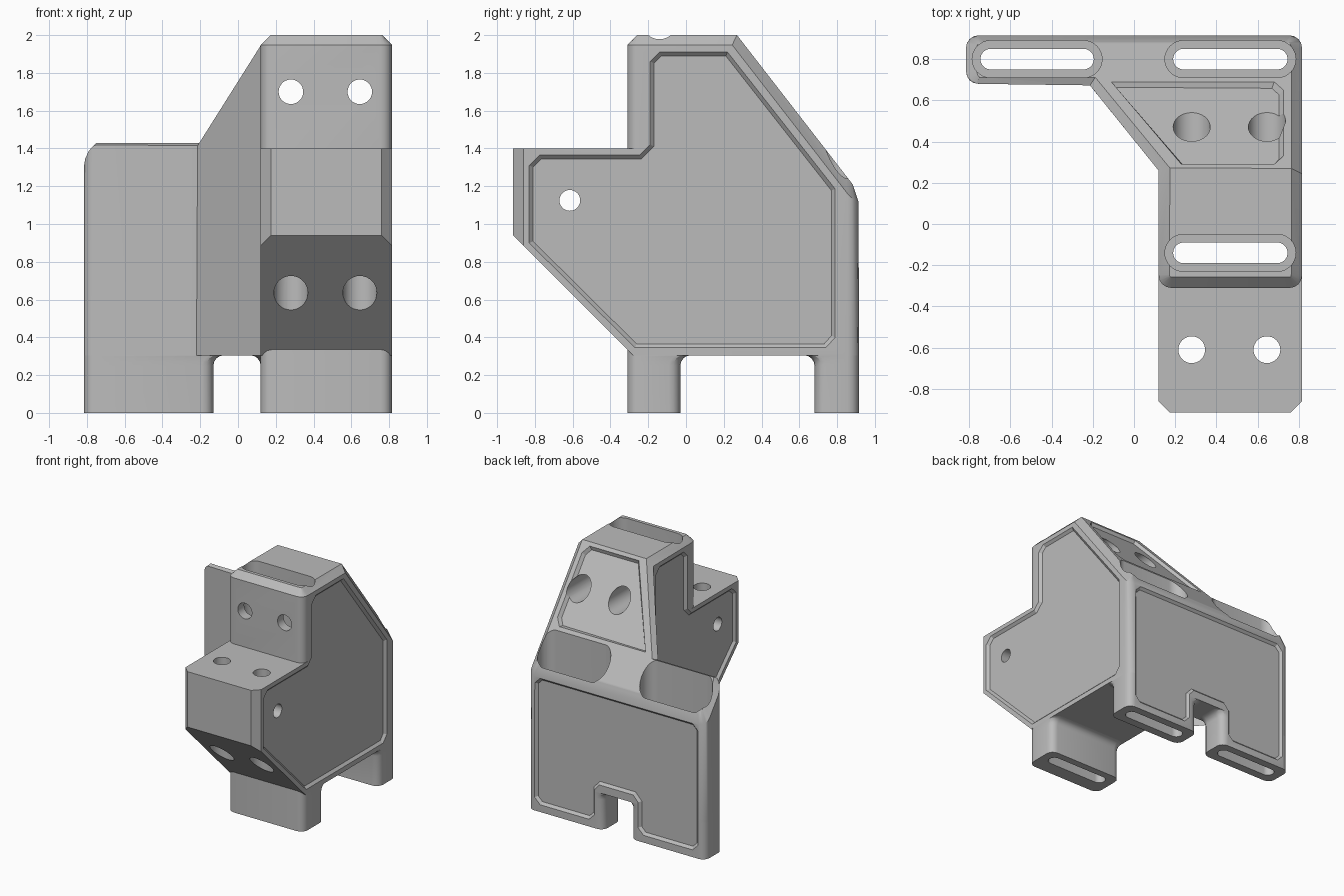
import bpy, bmesh, math
from mathutils import Vector

cube = bpy.data.objects.get("Cube")
if cube:
    bpy.data.objects.remove(cube)

L, R, F, B = 0.12, 0.815, -0.31, 0.915      # tower sides, front, back
WL, WF = -0.815, 0.68                       # wall end and wall front
FLOOR, TOP, RIDGE = 0.305, 2.0, 0.27
STEEP = 1.29


def slope(y):
    return TOP - STEEP * (y - RIDGE)


def finish(name, bm):
    bmesh.ops.recalc_face_normals(bm, faces=bm.faces[:])
    me = bpy.data.meshes.new(name)
    bm.to_mesh(me)
    bm.free()
    ob = bpy.data.objects.new(name, me)
    bpy.context.collection.objects.link(ob)
    return ob


def loft_bm(rings):
    bm = bmesh.new()
    vs = [[bm.verts.new(p) for p in ring] for ring in rings]
    bm.faces.new(vs[0])
    end = bm.faces.new(vs[-1])
    n = len(vs[0])
    for a, b in zip(vs, vs[1:]):
        for i in range(n):
            bm.faces.new((a[i], a[(i + 1) % n], b[(i + 1) % n], b[i]))
    bmesh.ops.recalc_face_normals(bm, faces=bm.faces[:])
    return bm, end


def loft(name, *rings):
    return finish(name, loft_bm(rings)[0])


def rounded(x0, x1, y0, y1, z, r=0.06, n=4):
    pts = []
    for k, (cx, cy) in enumerate(((x1 - r, y1 - r), (x0 + r, y1 - r),
                                  (x0 + r, y0 + r), (x1 - r, y0 + r))):
        for i in range(n + 1):
            a = (k + i / n) * math.pi / 2
            pts.append((cx + r * math.cos(a), cy + r * math.sin(a), z))
    return pts


def drill(axis, a, b, r, start, end):
    def ring(d):
        pts = []
        for i in range(32):
            t = i * math.tau / 32
            p = [a + r * math.cos(t), b + r * math.sin(t)]
            p.insert("xyz".index(axis), d)
            pts.append(p)
        return ring_pts(pts)

    def ring_pts(p):
        return [Vector(q) for q in p]
    return loft("drill", ring(start), ring(end))


def panel(points, normal, depth=0.02):
    # Recess cutter with a sloping rim
    out = Vector(normal).normalized() * 0.04
    face = [Vector(p) for p in points]
    bm, end = loft_bm([[p + out for p in face], face])
    bmesh.ops.inset_individual(bm, faces=[end], thickness=0.022, depth=depth)
    return finish("panel_cutter", bm)


def boolean(ob, other, op="DIFFERENCE"):
    m = ob.modifiers.new("cut", "BOOLEAN")
    m.operation, m.solver, m.object = op, "EXACT", other
    bpy.context.view_layer.objects.active = ob
    bpy.ops.object.modifier_apply(modifier=m.name)


# Tower, corner web and rear wall from one plan
plan = [(R, F), (R, B), (WL, B), (WL, WF), (-0.22, WF), (L, RIDGE), (L, F)]
bm, _ = loft_bm([[(x, y, z) for x, y in plan] for z in (FLOOR, TOP)])
corners = [Vector(p) for p in plan if p not in ((-0.22, WF), (L, RIDGE))]
upright = [e for e in bm.edges
           if abs(e.verts[0].co.z - e.verts[1].co.z) > 1
           and any((e.verts[0].co.xy - c).length < 1e-4 for c in corners)]
bmesh.ops.bevel(bm, geom=upright, offset=0.06, segments=4, profile=0.5,
                affect="EDGES", clamp_overlap=False)
cut = bmesh.ops.bisect_plane(bm, geom=bm.verts[:] + bm.edges[:] + bm.faces[:],
                             plane_co=(0, RIDGE, TOP), plane_no=(0, STEEP, 1),
                             clear_outer=True, dist=1e-5)
bmesh.ops.holes_fill(bm, edges=[e for e in bm.edges if e.is_boundary], sides=0)
bmesh.ops.recalc_face_normals(bm, faces=bm.faces[:])
rim = [e for e in bm.edges
       if sum(f.normal.z > 0.3 for f in e.link_faces) == 1]
bmesh.ops.bevel(bm, geom=rim, offset=0.052, segments=1, affect="EDGES",
                clamp_overlap=False)
body = finish("bracket_body", bm)

# Front block with chamfered corners and sloping underside
side = [(-0.915, 0.94), (-0.915, 1.4), (-0.2, 1.4), (-0.2, FLOOR), (-0.28, FLOOR)]
bm, _ = loft_bm([[(x, y, z) for y, z in side] for x in (L, R)])
front = [e for e in bm.edges if all(v.co.y < -0.9 for v in e.verts)
         and abs(e.verts[0].co.z - e.verts[1].co.z) > 0.1]
bmesh.ops.bevel(bm, geom=front, offset=0.055, segments=1, affect="EDGES")
block = finish("front_block", bm)
boolean(body, block, "UNION")
bpy.data.objects.remove(block)

# Legs, flaring at the top on their inner sides
flare = 0.055


def leg(name, x0, x1, y0, y1, dx0=0, dx1=0, dy0=0, dy1=0):
    rings = [rounded(x0, x1, y0, y1, 0)]
    for i in range(5):
        t = i * math.pi / 8
        s, z = 1 - math.cos(t), FLOOR - flare * (1 - math.sin(t))
        rings.append(rounded(x0 - dx0 * s, x1 + dx1 * s,
                             y0 - dy0 * s, y1 + dy1 * s, z))
    return loft(name, *rings)


legs = [leg("front_leg", L, R, F, -0.03, dy1=flare),
        leg("rear_left_leg", L, R, WF, B, dx0=flare, dy0=flare),
        leg("rear_right_leg", WL, -0.13, WF, B, dx1=flare)]

# Space below the corner web
web = [(-0.22, WF), (L, RIDGE), (L, WF)]
out = Vector((-0.76, -0.65))
p, q = Vector(web[0]), Vector(web[1])
under = [loft("web_under", [(x, y, 0.2) for x, y in web],
              [(x, y, 0.57) for x, y in web])]
along = (q - p).normalized() * 0.1
wedge = []
for c in (p, q):
    inner = Vector((c.x + 0.13, WF)) if c == p else Vector((L, c.y + 0.155))
    wedge.append([(*c, 0.55), (*inner, 0.55), (*inner, 0.57), (*c, 0.69)])
under.append(loft("web_chamfer", *wedge))

# Slots with wide upper pockets
slots = []
for x0, x1, yc in ((0.15, 0.785, 0.8), (-0.785, -0.155, 0.8), (0.15, 0.785, -0.14)):
    for grow, z0 in ((0, 0.2), (0.04, -0.1)):
        h = 0.09 - grow
        slots.append(loft("slot", *[rounded(x0 + grow, x1 - grow, yc - h, yc + h,
                                            z, h - 1e-4, 8) for z in (z0, 2.2)]))

# Bolt holes and their counterbores
holes = [drill("x", -0.615, 1.125, 0.055, 0, 1)]
for x in (0.28, 0.645):
    holes += [drill("y", x, 1.7, 0.065, -0.5, 0.8),
              drill("y", x, 1.7, 0.09, 0.05, 0.8),
              drill("z", x, -0.61, 0.065, 0.4, 1.6),
              drill("z", x, -0.61, 0.09, 0.4, 0.95)]

# Recessed panels
nose = [(-0.27, 0.345), (-0.83, 0.9), (-0.83, 1.31), (-0.775, 1.365),
        (-0.245, 1.365), (-0.19, 1.42), (-0.19, 1.86), (-0.14, 1.91)]
outer = nose + [(0.22, 1.91), (0.79, 1.185), (0.79, 0.4), (0.74, 0.345)]
inner = nose + [(0.17, 1.91), (0.22, 1.86), (0.22, 0.4), (0.17, 0.345)]
half = [(0.155, 0.37), (0.2, 0.32), (0.2, 0.11), (0.25, 0.06),
        (0.7, 0.06), (0.75, 0.11), (0.75, 1.06), (0.7, 1.11)]
rear = half + [(-x, z) for x, z in reversed(half)]
ramp = [(-0.11, 0.69), (0.68, 0.69), (0.725, 0.65), (0.725, 0.33),
        (0.68, 0.29), (0.23, 0.29)]
rear_panel = panel([(x, B, z) for x, z in rear], (0, 1, 0))
panels = [panel([(R, y, z) for y, z in outer], (1, 0, 0)),
          panel([(L, y, z) for y, z in inner], (-1, 0, 0)),
          panel([(x, y, slope(y)) for x, y in ramp], (0, STEEP, 1), 0.025)]

for cutter in under + panels + [rear_panel] + slots + holes:
    boolean(body, cutter)
for part in legs:
    for cutter in slots + [rear_panel]:
        boolean(part, cutter)
for cutter in under + panels + [rear_panel] + slots + holes:
    bpy.data.objects.remove(cutter)

# Plain grey finish
grey = bpy.data.materials.new("plain_grey")
grey.use_nodes = True
colour = (0.5, 0.5, 0.5, 1)
grey.diffuse_color = colour
grey.node_tree.nodes["Principled BSDF"].inputs["Base Color"].default_value = colour
for ob in [body] + legs:
    ob.data.materials.clear()
    ob.data.materials.append(grey)
    bpy.ops.object.select_all(action="DESELECT")
    ob.select_set(True)
    bpy.context.view_layer.objects.active = ob
    bpy.ops.object.shade_smooth_by_angle(angle=math.radians(25))
